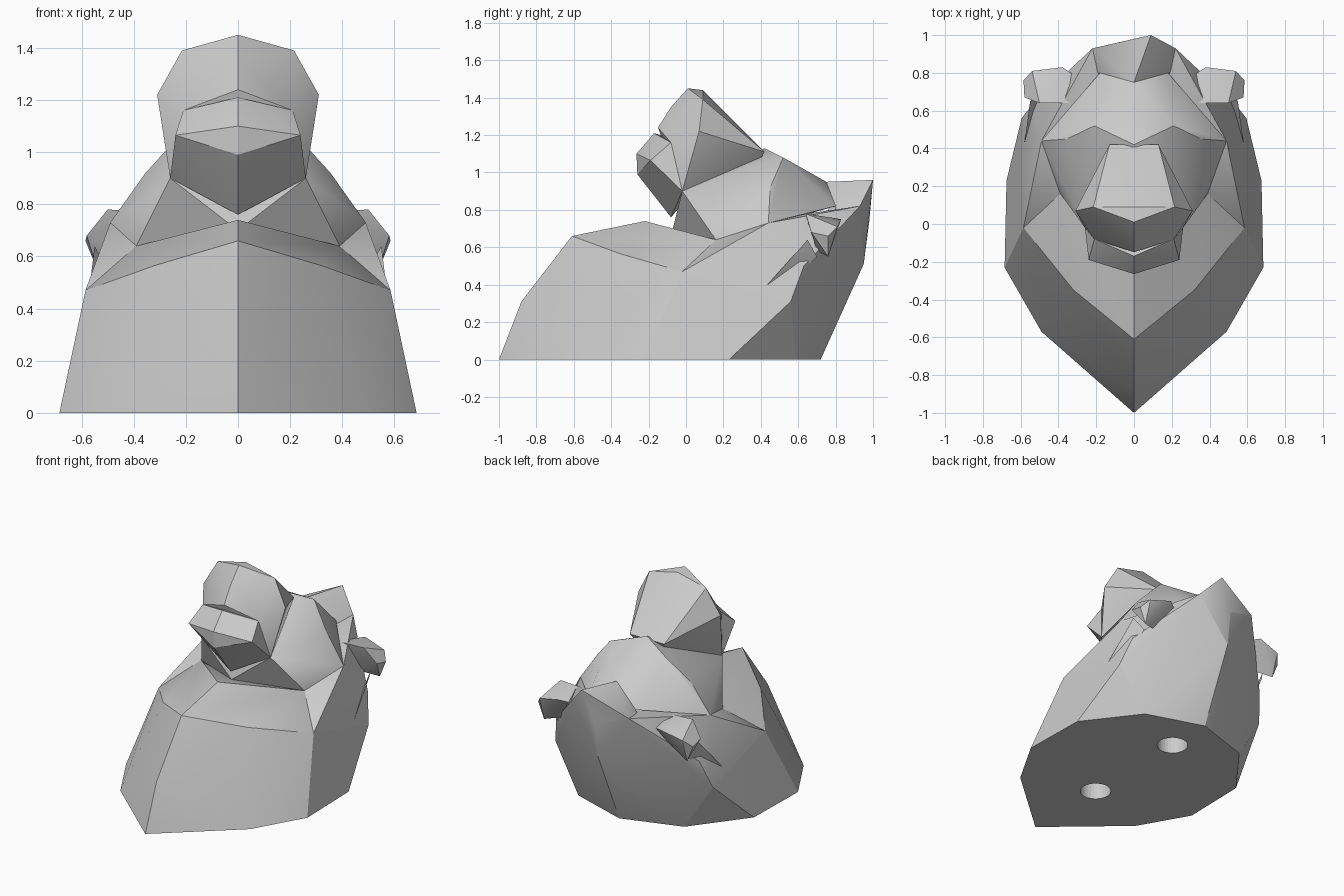
import bpy
import bmesh
import math
from mathutils import Vector

default_cube = bpy.data.objects.get("Cube")
if default_cube:
    bpy.data.objects.remove(default_cube, do_unlink=True)


def make_material(name, colour):
    material = bpy.data.materials.new(name)
    material.use_nodes = True
    material.diffuse_color = colour
    shader = next(n for n in material.node_tree.nodes if n.type == 'BSDF_PRINCIPLED')
    shader.inputs["Base Color"].default_value = colour
    return material


stone = make_material("plain grey", (0.6, 0.6, 0.6, 1))


def mirrored(points):
    """Return the points together with their reflections across the middle plane."""
    return points + [(-x, y, z) for x, y, z in points if x > 0]


def faceted_part(name, points):
    """Wrap a faceted skin round a few corner points."""
    mesh = bpy.data.meshes.new(name)
    bm = bmesh.new()
    for point in points:
        bm.verts.new(Vector(point))
    bmesh.ops.remove_doubles(bm, verts=bm.verts, dist=0.001)
    hull = bmesh.ops.convex_hull(bm, input=bm.verts)
    unused = set(hull["geom_interior"]) | set(hull["geom_unused"])
    bmesh.ops.delete(bm, geom=[g for g in unused if isinstance(g, bmesh.types.BMVert)],
                     context='VERTS')
    bmesh.ops.dissolve_limit(bm, angle_limit=math.radians(1),
                             verts=bm.verts, edges=bm.edges)
    bmesh.ops.recalc_face_normals(bm, faces=bm.faces)
    bm.to_mesh(mesh)
    bm.free()
    part = bpy.data.objects.new(name, mesh)
    bpy.context.collection.objects.link(part)
    mesh.materials.append(stone)
    return part


def drill(part, cutters):
    """Cut the mounting holes into a part."""
    for cutter in cutters:
        cut = part.modifiers.new("mounting hole", 'BOOLEAN')
        cut.operation = 'DIFFERENCE'
        cut.solver = 'EXACT'
        cut.object = cutter


# Corners shared between neighbouring parts
base_front = [(0, -1, 0), (.49, -.57, 0), (.685, -.23, 0)]
base_back = [(.675, .23, 0), (.4, .59, 0), (0, .72, 0)]
shoulder = (.585, -.02, .47)
hip = (.595, .56, .31)
collar = (.39, .16, .64)
cheek = (.49, .44, .73)
temple = (.28, .64, .78)
jaw = (.26, -.02, .9)
neck = (0, -.07, .7)
crest_side = (.22, .93, .82)
crest_root = (.31, .78, .6)
nape = (0, .98, .74)
rump = (0, .95, .51)
brow_side = (.18, .8, .82)
brow_back = (0, .75, .95)

# Pointed chest on the flat base
chest = faceted_part("chest", mirrored(base_front + base_back + [
    (0, -.88, .31), (0, -.61, .66), (0, -.22, .74),
    (.32, -.35, .565), shoulder, hip, collar, neck]))

# Mane behind the cheeks, sloping out to the back
mane = faceted_part("mane", mirrored(base_back + [
    shoulder, hip, (.54, .63, .5), collar, cheek, temple,
    crest_side, crest_root, nape, rump, (0, .1, .68)]))

# Raised crest, its tip leaning to one side
crest = faceted_part("crest", mirrored([
    crest_side, crest_root, nape, rump, brow_side, brow_back]) + [(.09, 1, .96)])

# Head with brow, cheeks and throat
head = faceted_part("head", mirrored([
    collar, cheek, (.355, .45, .92), (.21, .52, 1.08), (0, .42, 1.13),
    brow_back, brow_side, temple, jaw, neck]))

# Muzzle: broad upper block and a projecting lip
muzzle = faceted_part("muzzle", mirrored([
    (0, .01, 1.45), (0, .09, 1.44), (.215, .09, 1.39), (.31, .07, 1.22),
    (.2, .2, 1.26), (.13, .42, 1.11), (.21, -.08, 1.16), (0, -.15, 1.24),
    (0, -.08, 1.35), jaw, (0, .3, .9)]))
lip = faceted_part("lip", mirrored([
    (0, -.265, 1.1), (0, -.26, .99), (.24, -.19, 1.065), (.21, -.08, 1.16),
    (0, -.17, 1.21), jaw, (0, -.08, .76), (0, .2, 1.1)]))

# Rounded ears with a ridge running down the mane
ear_points = [
    (.29, .77, .72), (.38, .83, .75), (.54, .81, .71), (.585, .76, .66),
    (.58, .67, .68), (.5, .64, .78), (.3, .64, .77), (.54, .76, .55),
    (.4, .7, .58)]
ridge_points = [(.585, .39, .35), (.55, .65, .64), (.5, .7, .55), (.5, .55, .4)]
for side, label in ((1, "left"), (-1, "right")):
    faceted_part(label + "_ear", [(side * x, y, z) for x, y, z in ear_points])
    faceted_part(label + "_mane_ridge", [(side * x, y, z) for x, y, z in ridge_points])

# Two round mounting holes in the base
hole_cutters = []
for label, offset in (("front", -.39), ("back", .39)):
    bpy.ops.mesh.primitive_cylinder_add(vertices=32, radius=.1, depth=.4,
                                        location=(0, offset, 0))
    cutter = bpy.context.object
    cutter.name = label + "_hole_cutter"
    cutter.hide_render = True
    cutter.hide_set(True)
    cutter.display_type = 'WIRE'
    cutter.data.materials.append(stone)
    hole_cutters.append(cutter)
drill(chest, hole_cutters)
drill(mane, hole_cutters)

# Soften only the shallow creases
bpy.ops.object.select_all(action='DESELECT')
for part in bpy.context.collection.objects:
    if part.type == 'MESH' and part not in hole_cutters:
        part.select_set(True)
        bpy.context.view_layer.objects.active = part
bpy.ops.object.shade_smooth_by_angle(angle=math.radians(30))
